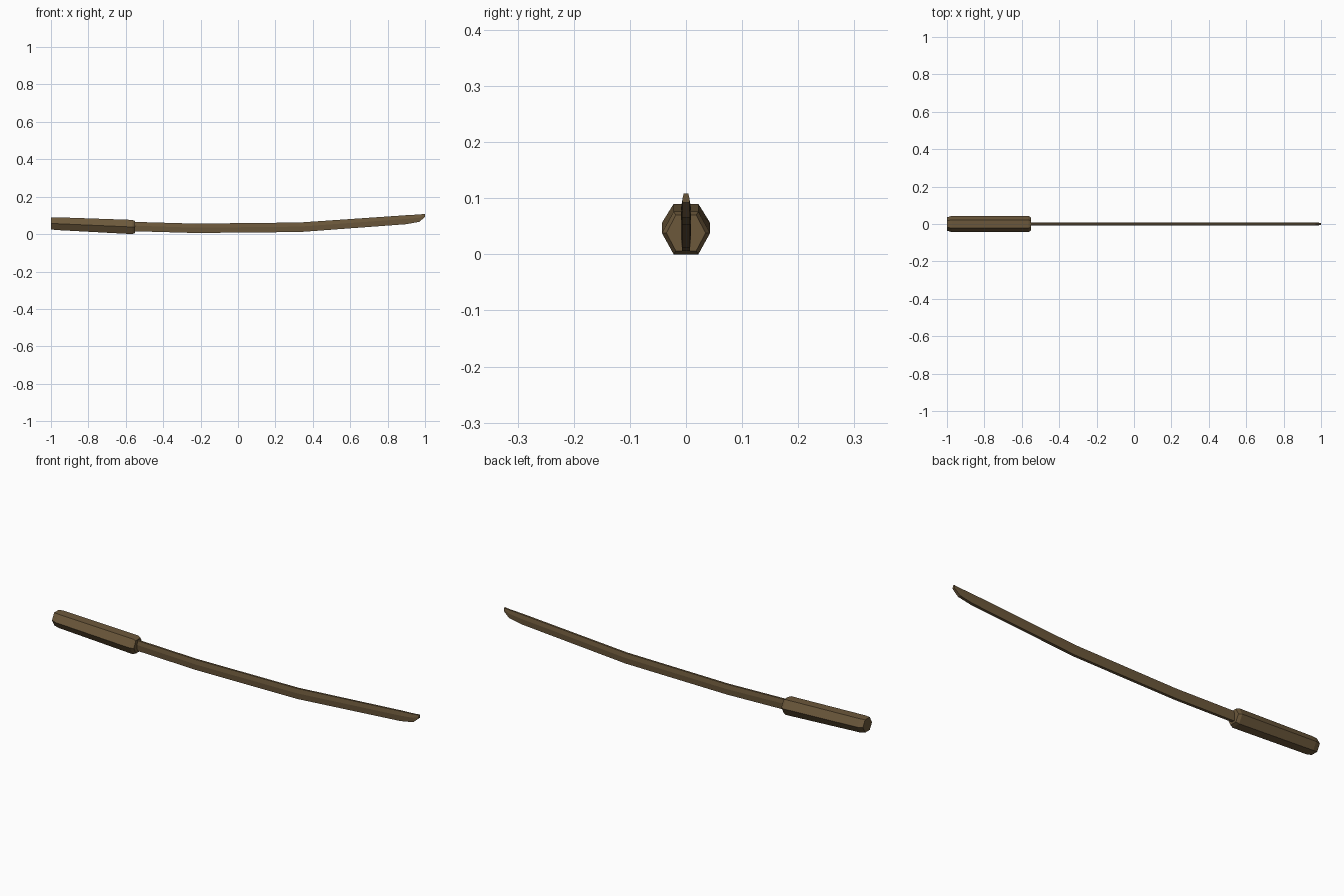
import bpy, bmesh

wood = bpy.data.materials.new("brown wood")
wood.diffuse_color = (0.150, 0.098, 0.044, 1)


def loft(name, stations):
    """Six-sided sections: x, z bottom, z middle, z top, half widths bottom, middle, top."""
    bm = bmesh.new()
    rings = []
    for x, zb, zm, zt, wb, wm, wt in stations:
        pts = [(-wb, zb), (wb, zb), (wm, zm), (wt, zt), (-wt, zt), (-wm, zm)]
        rings.append([bm.verts.new((x, y, z)) for y, z in pts])
    for a, b in zip(rings, rings[1:]):
        for i in range(6):
            j = (i + 1) % 6
            bm.faces.new((a[i], a[j], b[j], b[i]))
    bm.faces.new(rings[0])
    bm.faces.new(rings[-1])
    bmesh.ops.recalc_face_normals(bm, faces=bm.faces)
    mesh = bpy.data.meshes.new(name)
    bm.to_mesh(mesh)
    bm.free()
    mesh.materials.append(wood)
    obj = bpy.data.objects.new(name, mesh)
    bpy.context.collection.objects.link(obj)


# Hexagonal grip, chamfered at both ends
loft("handle", [
    (-1.0, 0.026, 0.058, 0.090, 0.018, 0.036, 0.018),
    (-0.975, 0.022, 0.056, 0.090, 0.022, 0.043, 0.022),
    (-0.565, 0.000, 0.038, 0.076, 0.022, 0.043, 0.022),
    (-0.550, 0.006, 0.038, 0.070, 0.018, 0.035, 0.018),
])

# Curved wooden blade with a slanted tip
loft("blade", [
    (-0.58, 0.016, 0.046, 0.066, 0.007, 0.009, 0.005),
    (-0.23, 0.006, 0.034, 0.056, 0.007, 0.009, 0.005),
    (0.33, 0.011, 0.040, 0.062, 0.007, 0.009, 0.005),
    (0.90, 0.053, 0.081, 0.101, 0.007, 0.009, 0.005),
    (0.97, 0.066, 0.088, 0.105, 0.007, 0.008, 0.004),
    (1.0, 0.092, 0.100, 0.108, 0.006, 0.006, 0.004),
])
